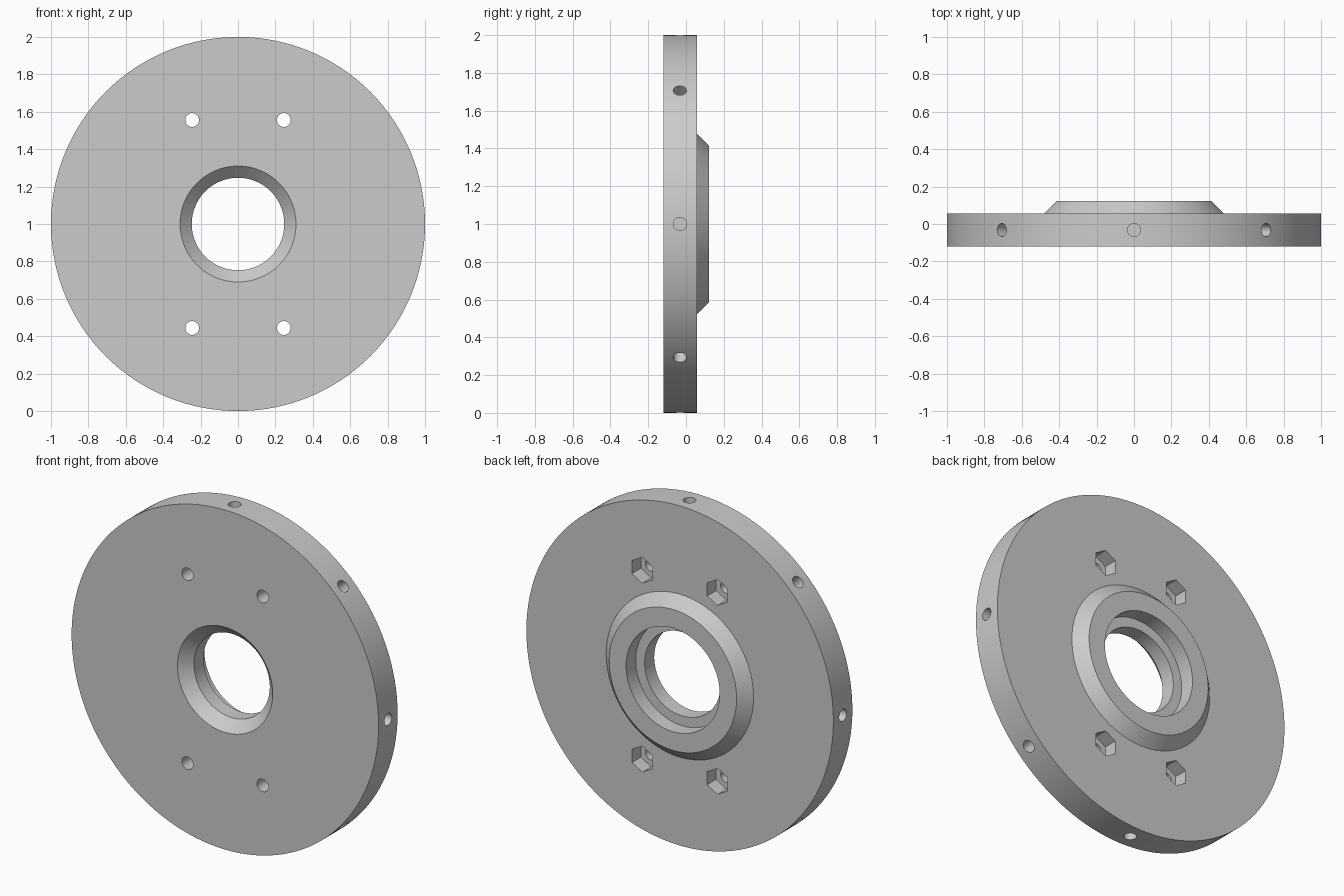
import bpy
import bmesh
from math import pi, radians
from mathutils import Matrix, Vector

if "Cube" in bpy.data.objects:
    bpy.data.objects.remove(bpy.data.objects["Cube"])

CENTRE = Vector((0, 0, 1))
FRONT, BACK, HUB = -0.12, 0.057, 0.122

grey = bpy.data.materials.new("plain grey")
grey.use_nodes = True
colour = (0.6, 0.6, 0.6, 1)
grey.diffuse_color = colour
grey.node_tree.nodes["Principled BSDF"].inputs["Base Color"].default_value = colour


def make_object(name, bm):
    bmesh.ops.recalc_face_normals(bm, faces=bm.faces)
    mesh = bpy.data.meshes.new(name)
    bm.to_mesh(mesh)
    bm.free()
    mesh.materials.append(grey)
    obj = bpy.data.objects.new(name, mesh)
    bpy.context.collection.objects.link(obj)
    return obj


def add_prism(bm, start, end, radius, sides, turn=0):
    """Closed prism running from start to end."""
    axis = end - start
    matrix = (Matrix.Translation((start + end) / 2)
              @ axis.to_track_quat('Z', 'X').to_matrix().to_4x4()
              @ Matrix.Rotation(turn, 4, 'Z'))
    bmesh.ops.create_cone(bm, cap_ends=True, segments=sides, radius1=radius,
                          radius2=radius, depth=axis.length, matrix=matrix)


# Disc, raised hub and stepped bore, turned as one closed (radius, y) profile
profile = [(0.31, FRONT), (1, FRONT), (1, BACK), (0.48, BACK), (0.415, HUB),
           (0.305, HUB), (0.305, 0.032), (0.247, 0.032), (0.247, -0.057)]
bm = bmesh.new()
verts = [bm.verts.new((r, y, 1)) for r, y in profile]
edges = [bm.edges.new((verts[i - 1], verts[i])) for i in range(len(verts))]
bmesh.ops.spin(bm, geom=verts + edges, cent=CENTRE, axis=(0, 1, 0),
               angle=2 * pi, steps=128, use_merge=True)
bmesh.ops.remove_doubles(bm, verts=bm.verts, dist=0.0001)
flange = make_object("mounting_flange", bm)

# Bolt holes through the disc, with hexagonal nut pockets in the back
holes, pockets = bmesh.new(), bmesh.new()
for sx in (-1, 1):
    for sz in (-1, 1):
        spot = CENTRE + Vector((sx * 0.245, 0, sz * 0.556))
        add_prism(holes, spot + Vector((0, -0.3, 0)), spot + Vector((0, 0.3, 0)), 0.037, 32)
        # A corner of each pocket points straight up
        hexagon = [pockets.verts.new(spot + Matrix.Rotation(i * pi / 3, 3, 'Y')
                                     @ Vector((0, -0.025, 0.077))) for i in range(6)]
        floor = pockets.faces.new(hexagon)
        wall = bmesh.ops.extrude_face_region(pockets, geom=[floor], use_keep_orig=True)
        bmesh.ops.translate(pockets, vec=(0, 0.2, 0),
                            verts=[v for v in wall["geom"] if isinstance(v, bmesh.types.BMVert)])

# Blind radial holes around the rim
for i in range(8):
    out = Matrix.Rotation(radians(45 * i), 3, 'Y') @ Vector((1, 0, 0))
    middle = CENTRE + Vector((0, -0.032, 0))
    add_prism(holes, middle + out * 0.85, middle + out * 1.1, 0.035, 32)

# Cut and tidy
cutters = [make_object("hole_cutter", holes), make_object("nut_pocket_cutter", pockets)]
bpy.ops.object.select_all(action='DESELECT')
flange.select_set(True)
bpy.context.view_layer.objects.active = flange
for cutter in cutters:
    cutter.hide_render = True
    cut = flange.modifiers.new(cutter.name, 'BOOLEAN')
    cut.operation = 'DIFFERENCE'
    cut.solver = 'EXACT'
    cut.object = cutter
    bpy.ops.object.modifier_apply(modifier=cut.name)
for cutter in cutters:
    bpy.data.objects.remove(cutter)
bpy.ops.object.shade_smooth_by_angle(angle=radians(30))
